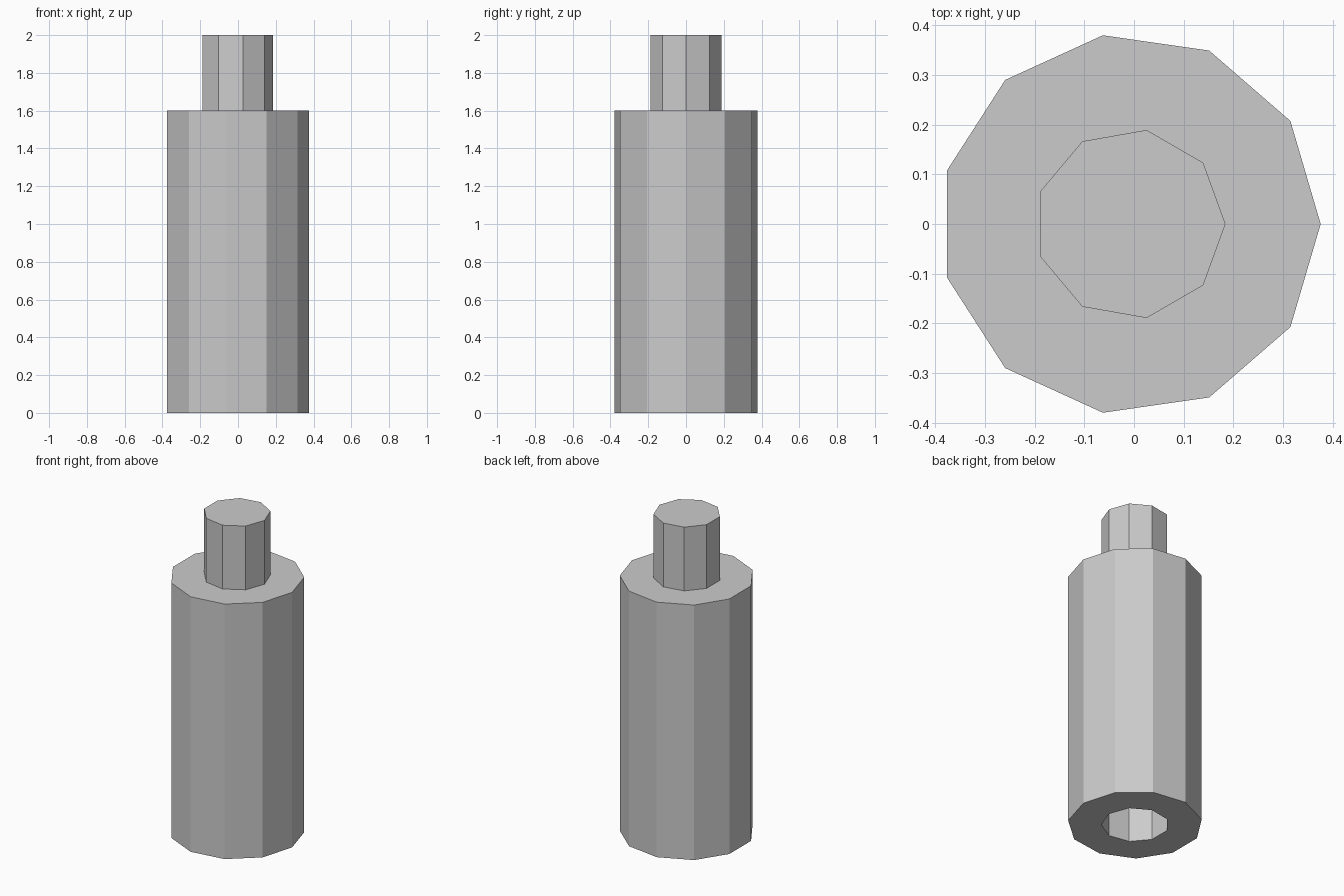
import bpy

cube = bpy.data.objects.get("Cube")
if cube:
    bpy.data.objects.remove(cube, do_unlink=True)

CENTRE_X = -0.008
BODY_TOP = 1.6
PEG_HEIGHT = 0.4

grey = bpy.data.materials.new("plain grey")
grey.use_nodes = True
colour = (0.6, 0.6, 0.6, 1)
grey.diffuse_color = colour
grey.node_tree.nodes["Principled BSDF"].inputs["Base Color"].default_value = colour


def prism(name, sides, radius, bottom, top):
    """Upright flat-sided prism with one corner pointing along +x."""
    bpy.ops.mesh.primitive_cylinder_add(
        vertices=sides, radius=radius, depth=top - bottom,
        location=(CENTRE_X, 0, (bottom + top) / 2))
    obj = bpy.context.object
    obj.name = name
    # turn the first corner from +y to +x
    obj.rotation_euler.z = -1.570796
    bpy.ops.object.transform_apply(location=False, rotation=True, scale=False)
    obj.data.materials.append(grey)
    return obj


# Peg on top, and a matching socket cut into the underside
peg = prism("peg", 9, 0.192, BODY_TOP, BODY_TOP + PEG_HEIGHT)
socket = prism("socket_cutter", 9, 0.192, -0.1, PEG_HEIGHT)
socket.hide_render = True

# Main body
body = prism("body", 11, 0.3835, 0, BODY_TOP)
cut = body.modifiers.new("socket", "BOOLEAN")
cut.operation = "DIFFERENCE"
cut.solver = "EXACT"
cut.object = socket
bpy.ops.object.modifier_apply(modifier=cut.name)
bpy.data.objects.remove(socket, do_unlink=True)
